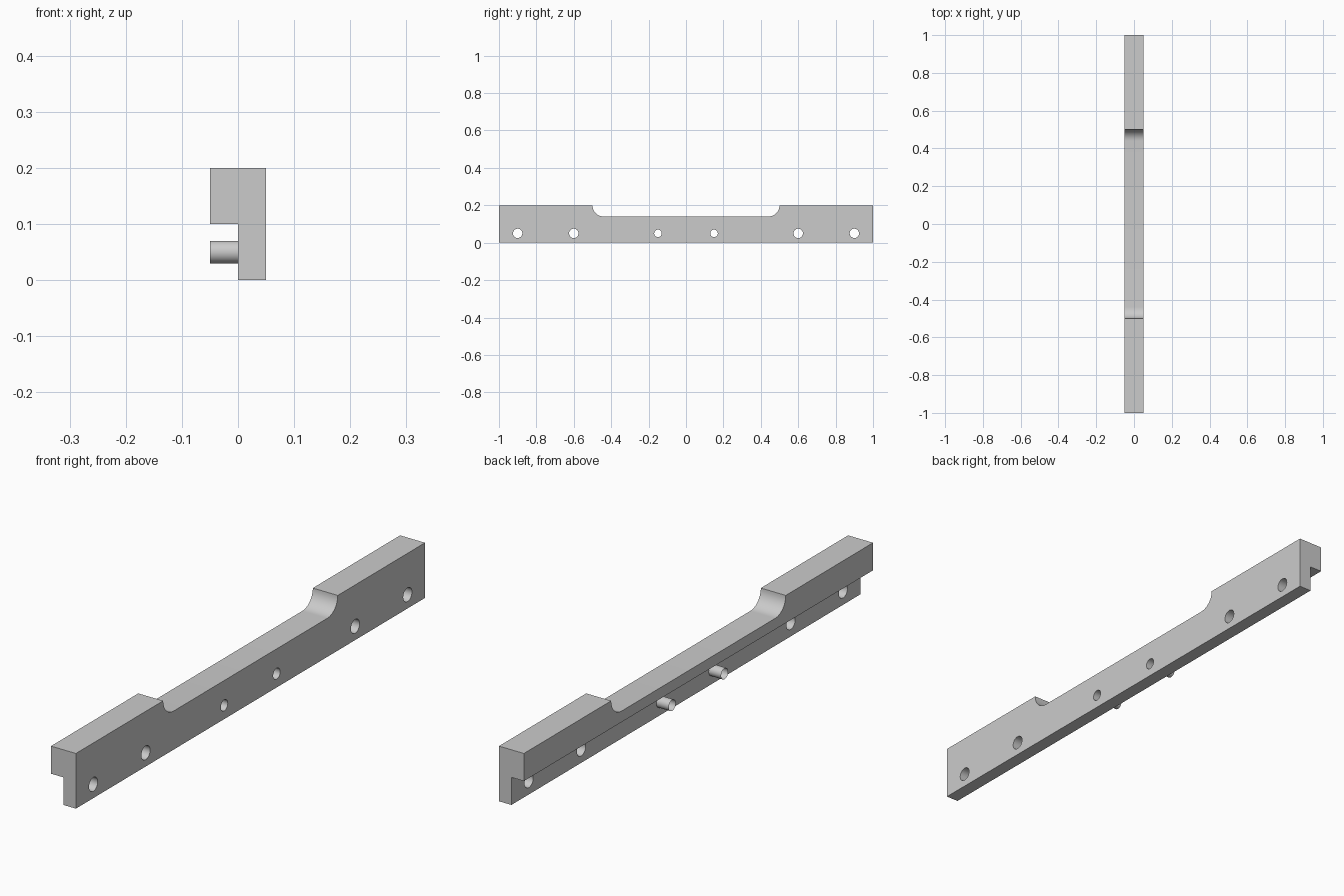
import bpy, bmesh, math
from mathutils import Matrix

default = bpy.data.objects.get("Cube")
if default:
    bpy.data.objects.remove(default)

grey = bpy.data.materials.new("light grey")
grey.use_nodes = True
GREY = (0.6, 0.6, 0.6, 1)
grey.diffuse_color = GREY
grey.node_tree.nodes["Principled BSDF"].inputs["Base Color"].default_value = GREY

HALF_X, HEIGHT, HOLE_Z = 0.05, 0.2, 0.05
NOTCH_Y, NOTCH_R = 0.5, 0.06


def finish(bm, name):
    bmesh.ops.recalc_face_normals(bm, faces=bm.faces)
    mesh = bpy.data.meshes.new(name)
    bm.to_mesh(mesh)
    bm.free()
    mesh.materials.append(grey)
    obj = bpy.data.objects.new(name, mesh)
    bpy.context.collection.objects.link(obj)
    return obj


def cylinder_x(name, y, radius, x0, x1, capped):
    bm = bmesh.new()
    place = Matrix.Translation(((x0 + x1) / 2, y, HOLE_Z)) @ Matrix.Rotation(math.pi / 2, 4, "Y")
    bmesh.ops.create_cone(bm, cap_ends=capped, segments=40, radius1=radius,
                          radius2=radius, depth=x1 - x0, matrix=place)
    return finish(bm, name)


def smooth(obj):
    bpy.ops.object.select_all(action="DESELECT")
    obj.select_set(True)
    bpy.context.view_layer.objects.active = obj
    bpy.ops.object.shade_smooth_by_angle(angle=math.radians(30))


def cut(obj, cutter):
    cutter.hide_render = True
    mod = obj.modifiers.new("cut", "BOOLEAN")
    mod.operation, mod.solver, mod.object = "DIFFERENCE", "EXACT", cutter
    bpy.context.view_layer.objects.active = obj
    bpy.ops.object.modifier_apply(modifier=mod.name)
    bpy.data.objects.remove(cutter)


# Bar: side profile with a round-cornered dip in the top, extruded across
half = [(1, 0), (1, HEIGHT)]
for i in range(13):
    a = math.pi / 2 * i / 12
    half.append((NOTCH_Y - NOTCH_R + NOTCH_R * math.cos(a), HEIGHT - NOTCH_R * math.sin(a)))
profile = half + [(-y, z) for y, z in reversed(half)]
bm = bmesh.new()
face = bm.faces.new([bm.verts.new((-HALF_X, y, z)) for y, z in profile])
side = bmesh.ops.extrude_face_region(bm, geom=[face])
bmesh.ops.translate(bm, vec=(2 * HALF_X, 0, 0),
                    verts=[v for v in side["geom"] if isinstance(v, bmesh.types.BMVert)])
bar = finish(bm, "rail_bar")

# Step: the lower half of one side is cut away
bm = bmesh.new()
bmesh.ops.create_cube(bm, size=1, matrix=Matrix.Translation((-0.1, 0, 0))
                      @ Matrix.Diagonal((0.2, 3, 0.2, 1)))
cut(bar, finish(bm, "step_cutter"))

# Holes through the lower flange
for y, radius in ((0.9, 0.025), (0.6, 0.025), (0.15, 0.02)):
    for sign in (-1, 1):
        cut(bar, cylinder_x("hole_cutter", sign * y, radius, -0.02, 0.08, True))
smooth(bar)

# Thin hollow sleeves standing out from the middle holes
for sign, name in ((-1, "front_sleeve"), (1, "back_sleeve")):
    smooth(cylinder_x(name, sign * 0.15, 0.02, -HALF_X, 0, False))
